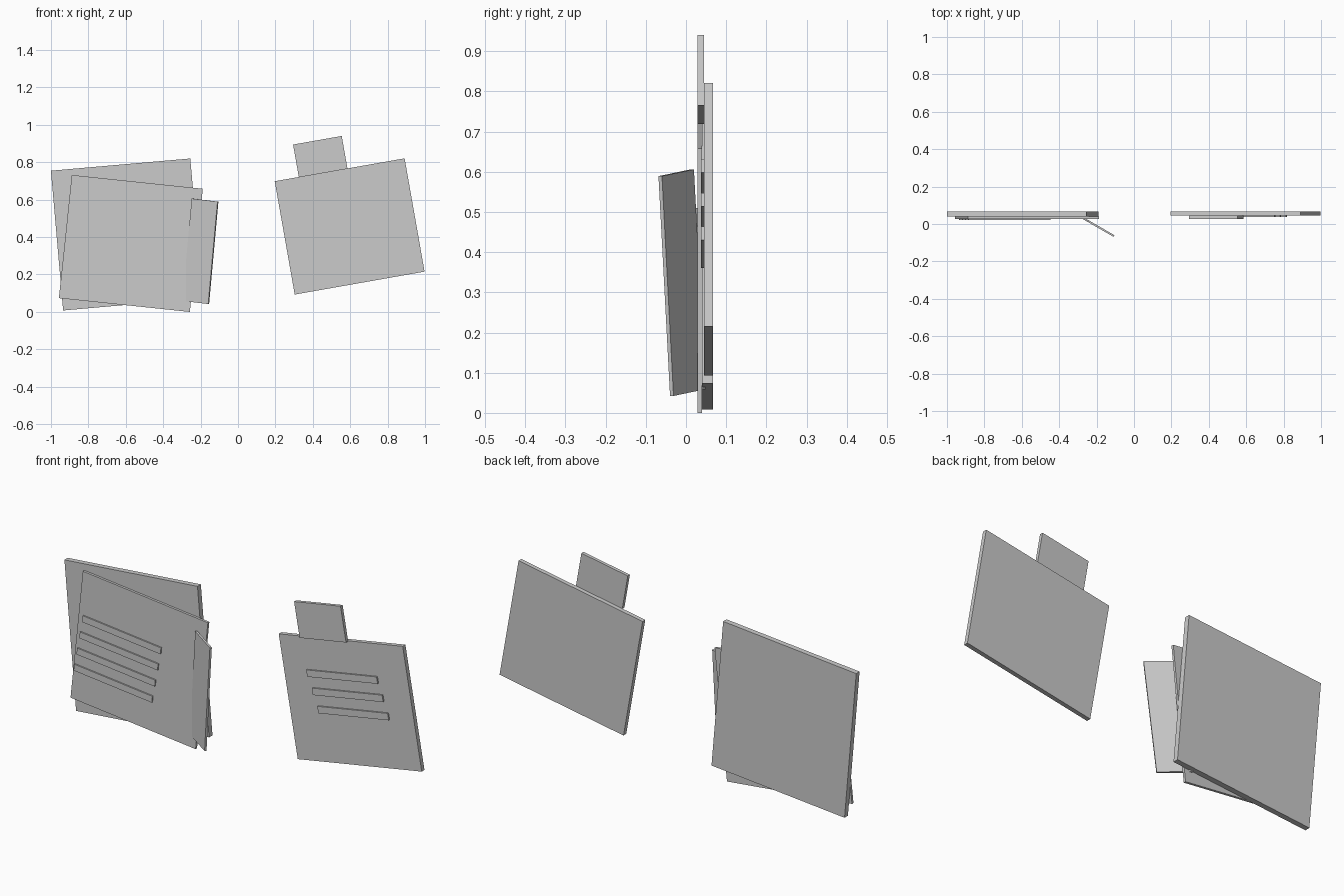
import bpy
from math import radians
from mathutils import Matrix

cube = bpy.data.objects.get("Cube")
if cube:
    bpy.data.objects.remove(cube, do_unlink=True)

GREY = (0.6, 0.6, 0.6, 1.0)
paper = bpy.data.materials.new("plain grey")
paper.use_nodes = True
paper.diffuse_color = GREY
paper.node_tree.nodes["Principled BSDF"].inputs["Base Color"].default_value = GREY


def plate(name, x, z, width, height, front, back, lean, swing=0):
    """Thin upright sheet: lean tilts it clockwise from the front, swing turns it about z."""
    bpy.ops.mesh.primitive_cube_add(size=1)
    ob = bpy.context.object
    ob.name = name
    ob.data.transform(Matrix.Diagonal((width, back - front, height, 1)))
    ob.matrix_world = (Matrix.Translation((x, (front + back) / 2, z))
                       @ Matrix.Rotation(radians(swing), 4, "Z")
                       @ Matrix.Rotation(radians(lean), 4, "Y"))
    ob.data.materials.append(paper)
    return ob


# Left pair of overlapping sheets with a curled side flap
plate("back_sheet", -0.595, 0.414, 0.748, 0.75, 0.04, 0.067, -5)
plate("front_sheet", -0.573, 0.366, 0.704, 0.662, 0.028, 0.04, 6)
plate("side_flap", -0.201, 0.324, 0.16, 0.55, -0.015, -0.005, 6, swing=-30)

# Raised writing lines on the front sheet
for i in range(4):
    plate(f"front_sheet_line_{i + 1}", -0.667 - 0.016 * i, 0.471 - 0.086 * i,
          0.44, 0.033, 0.021, 0.028, 6)

# Single sheet with a tab along its top edge
plate("single_sheet", 0.597, 0.457, 0.705, 0.615, 0.045, 0.067, -10)
plate("top_tab", 0.44, 0.83, 0.264, 0.178, 0.028, 0.045, -10)

# Raised writing lines on the single sheet
for i in range(3):
    plate(f"single_sheet_line_{i + 1}", 0.556 + 0.031 * i, 0.58 - 0.084 * i,
          0.4, 0.034, 0.037, 0.045, -10)
